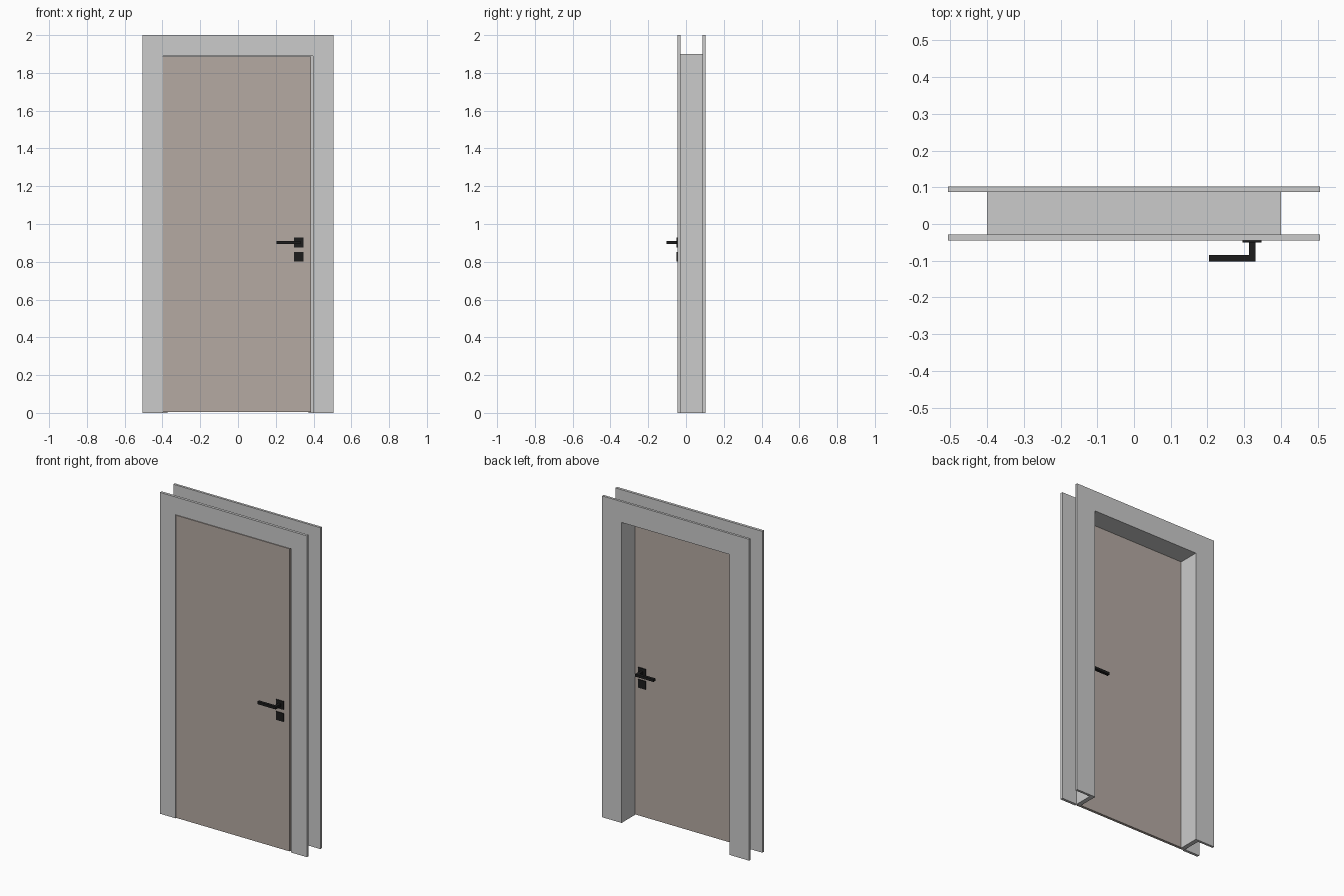
import bpy
import bmesh

if "Cube" in bpy.data.objects:
    bpy.data.objects.remove(bpy.data.objects["Cube"])


def material(name, color):
    m = bpy.data.materials.new(name)
    m.diffuse_color = (*color, 1)
    m.use_nodes = True
    m.node_tree.nodes["Principled BSDF"].inputs["Base Color"].default_value = m.diffuse_color
    return m


def add_box(bm, x, y, z):
    vs = [bm.verts.new((a, b, c)) for c in z for b in y for a in x]
    for f in ((0, 2, 3, 1), (4, 5, 7, 6), (0, 1, 5, 4),
              (2, 6, 7, 3), (0, 4, 6, 2), (1, 3, 7, 5)):
        bm.faces.new([vs[i] for i in f])


def part(name, boxes, mat=None):
    bm = bmesh.new()
    for b in boxes:
        add_box(bm, *b)
    bmesh.ops.recalc_face_normals(bm, faces=bm.faces)
    me = bpy.data.meshes.new(name)
    bm.to_mesh(me)
    bm.free()
    ob = bpy.data.objects.new(name, me)
    bpy.context.collection.objects.link(ob)
    if mat:
        me.materials.append(mat)
    return ob


brown = material("door_brown", (0.46, 0.40, 0.365))
black = material("handle_black", (0.012, 0.012, 0.012))

OUT = 0.506                      # outer half width of the trim
FRONT, BACK = (-0.045, -0.028), (0.087, 0.102)

# Trim boards: front and back, two sides and a header each
for side, y, inner, head in (("front", FRONT, 0.398, 1.89),
                             ("back", BACK, 0.372, 1.87)):
    for label, s in (("left", -1), ("right", 1)):
        part(f"{side}_trim_{label}", [(sorted((s * inner, s * OUT)), y, (0, head))])
    part(f"{side}_trim_header", [((-OUT, OUT), y, (head, 2.0))])

# Jamb lining between the trims
depth = (FRONT[1], BACK[0])
for label, s in (("left", -1), ("right", 1)):
    part(f"jamb_{label}", [(sorted((s * 0.372, s * 0.40)), depth, (0, 1.87))])
part("jamb_header", [((-0.40, 0.40), depth, (1.87, 1.9))])

# Door leaf, flush with the front trim
LEAF = (-0.045, -0.0285)
part("door_leaf", [((-0.396, 0.386), LEAF, (0.004, 1.887))], brown)

# Handle sets on both faces: rose, lock plate, neck and lever
for side, y0, d in (("front", LEAF[0], -1), ("back", LEAF[1], 1)):
    def span(a, b):
        return sorted((y0 + d * a, y0 + d * b))
    part(f"{side}_rose", [((0.296, 0.347), span(0, 0.005), (0.876, 0.928))], black)
    part(f"{side}_lock_plate", [((0.296, 0.347), span(0, 0.005), (0.801, 0.853))], black)
    part(f"{side}_handle_neck", [((0.313, 0.331), span(0.005, 0.039), (0.894, 0.910))], black)
    part(f"{side}_handle_lever", [((0.204, 0.331), span(0.039, 0.057), (0.894, 0.910))], black)
